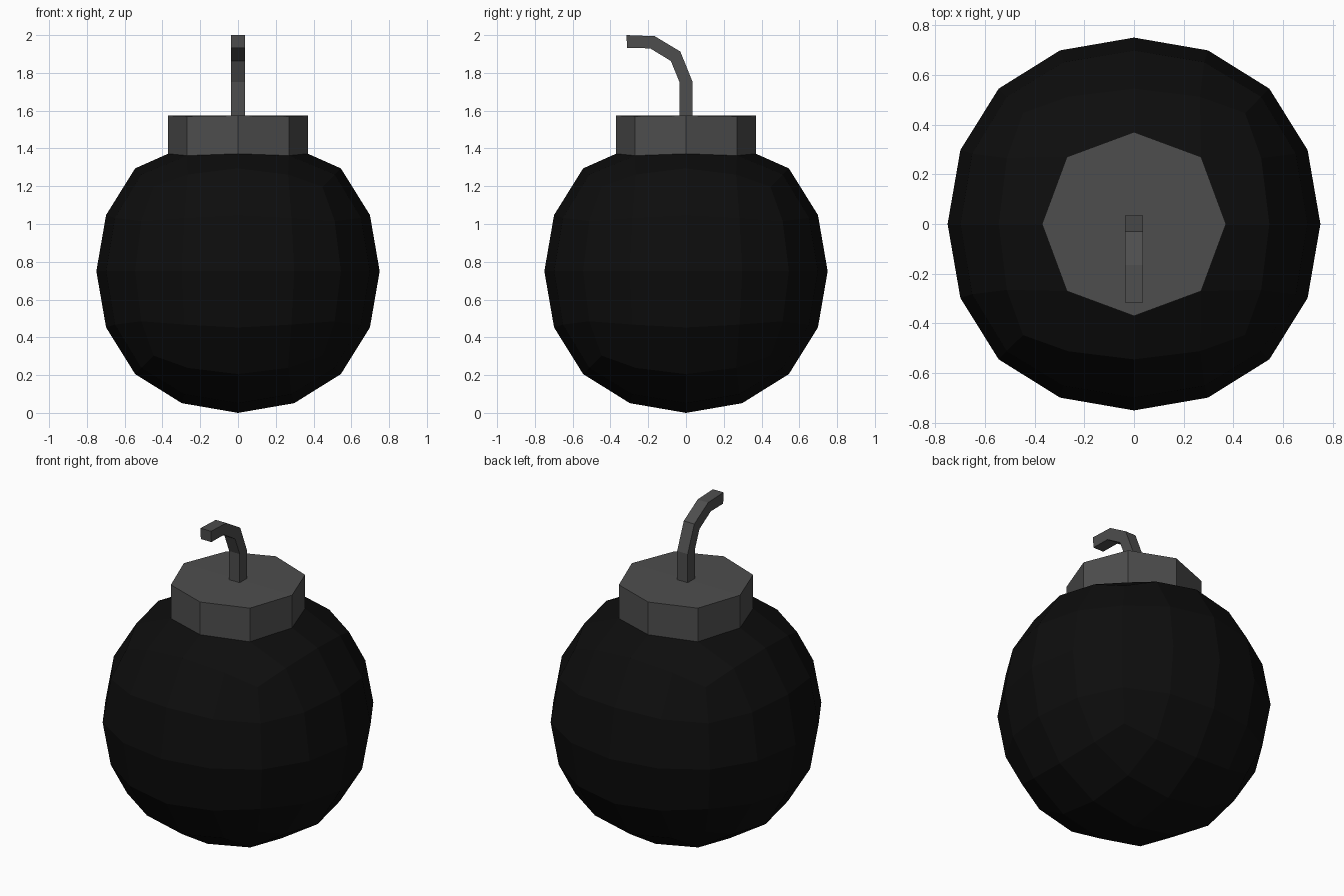
import bpy, bmesh

if "Cube" in bpy.data.objects:
    bpy.data.objects.remove(bpy.data.objects["Cube"])


def material(name, value):
    m = bpy.data.materials.new(name)
    m.diffuse_color = (value, value, value, 1)
    m.use_nodes = True
    m.node_tree.nodes["Principled BSDF"].inputs["Base Color"].default_value = m.diffuse_color
    return m


def make_object(name, bm, mat):
    bmesh.ops.recalc_face_normals(bm, faces=bm.faces)
    mesh = bpy.data.meshes.new(name)
    bm.to_mesh(mesh)
    bm.free()
    mesh.materials.append(mat)
    mesh.shade_flat()
    ob = bpy.data.objects.new(name, mesh)
    bpy.context.collection.objects.link(ob)
    return ob


black = material("matte black", 0.004)
grey = material("dark grey", 0.075)
R = 0.75

# Round body: a cube smoothed by two subdivision levels, scaled to radius R
bm = bmesh.new()
bmesh.ops.create_cube(bm, size=2)
body = make_object("bomb_body", bm, black)
body.modifiers.new("round", "SUBSURF").levels = 2
bpy.context.view_layer.update()
bm = bmesh.new()
bm.from_object(body, bpy.context.evaluated_depsgraph_get())
body.modifiers.clear()
k = R / max(v.co.z for v in bm.verts)
for v in bm.verts:
    v.co *= k
    v.co.z += R

# Neck opening: the four top faces become a wider octagonal rim
pole = max(bm.verts, key=lambda v: v.co.z)
top_faces = list(pole.link_faces)
rim = {v for f in top_faces for v in f.verts if v != pole}
axis_r = max(abs(v.co.x) for v in rim)
for v in rim:
    on_axis = min(abs(v.co.x), abs(v.co.y)) < 0.01
    s = 0.37 / axis_r if on_axis else 0.27 / abs(v.co.x)
    v.co.x *= s
    v.co.y *= s
    v.co.z = 1.372 if on_axis else 1.362
pole.co.z = 1.375

# Cap: the rim faces copied and extruded upward
cap = bmesh.new()
lookup = {v: cap.verts.new(v.co) for v in rim | {pole}}
for f in top_faces:
    cap.faces.new([lookup[v] for v in f.verts])
ext = bmesh.ops.extrude_face_region(cap, geom=list(cap.faces), use_keep_orig=True)
for v in ext["geom"]:
    if isinstance(v, bmesh.types.BMVert):
        v.co.z = 1.57 + (v.co.z - 1.362) * 0.4
make_object("cap", cap, grey)

bmesh.ops.delete(bm, geom=top_faces, context="FACES")
bm.to_mesh(body.data)
bm.free()
body.data.shade_flat()

# Fuse: square rod bending toward the front, as (y, z) pairs of outer and inner edge
outer = [(0.035, 1.55), (0.035, 1.752), (-0.03, 1.913), (-0.165, 1.994), (-0.315, 2.0)]
inner = [(-0.035, 1.55), (-0.035, 1.752), (-0.08, 1.863), (-0.19, 1.93), (-0.312, 1.932)]
bm = bmesh.new()
rings = []
for o, i in zip(outer, inner):
    rings.append([bm.verts.new((x, *p)) for x, p in
                  ((-0.036, o), (0.036, o), (0.036, i), (-0.036, i))])
for a, b in zip(rings, rings[1:]):
    for j in range(4):
        n = (j + 1) % 4
        bm.faces.new((a[j], a[n], b[n], b[j]))
bm.faces.new(rings[0])
bm.faces.new(rings[-1])
make_object("fuse", bm, grey)
